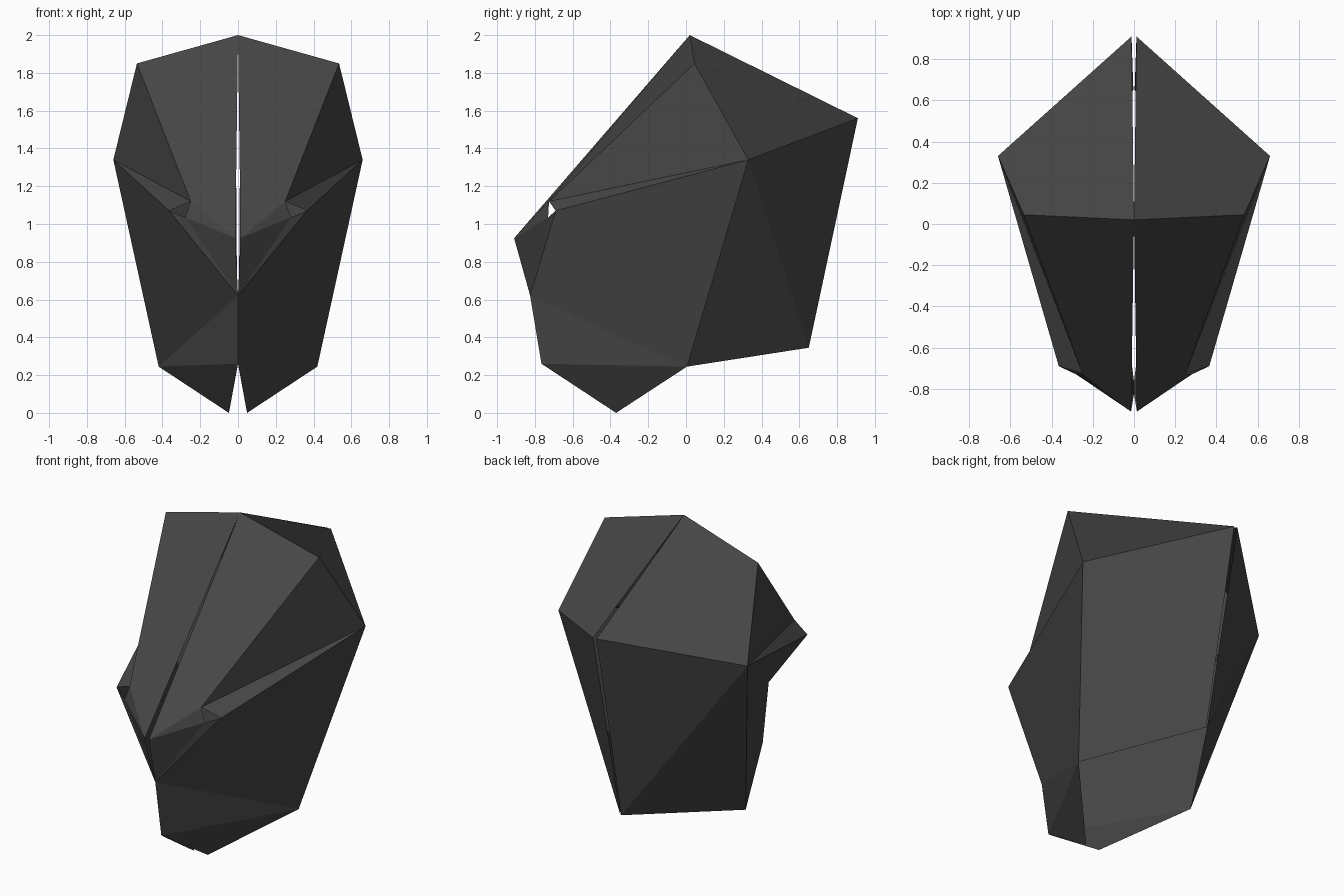
import bpy

if "Cube" in bpy.data.objects:
    bpy.data.objects.remove(bpy.data.objects["Cube"])

# Dark grey shell colour
grey = bpy.data.materials.new("dark_grey")
grey.diffuse_color = (0.062, 0.062, 0.062, 1)
grey.use_nodes = True
grey.node_tree.nodes["Principled BSDF"].inputs["Base Color"].default_value = grey.diffuse_color

# Corner points of the right half of the faceted mask
points = {
    "crown": (0, 0.02, 2.0),
    "brow": (0.535, 0.045, 1.85),
    "temple": (0.66, 0.33, 1.34),
    "back_top": (0.012, 0.91, 1.56),
    "back_low": (0.003, 0.65, 0.345),
    "jaw": (0.42, 0.005, 0.245),
    "chin_tip": (0.048, -0.37, 0),
    "chin_front": (0, -0.765, 0.26),
    "mouth": (0, -0.825, 0.62),
    "nose": (0.014, -0.91, 0.925),
    "eye_top": (0.25, -0.725, 1.12),
    "eye_outer": (0.365, -0.69, 1.07),
    "eye_low": (0.28, -0.73, 1.035),
}

# Facets, wound outwards; the eye and the underside stay open
facets = [
    "brow temple back_top crown",
    "crown nose eye_top brow",
    "brow eye_top temple",
    "temple eye_top eye_outer",
    "temple eye_outer mouth jaw",
    "nose eye_low eye_top",
    "nose mouth eye_low",
    "mouth eye_outer eye_low",
    "chin_front jaw mouth",
    "chin_front chin_tip jaw",
    "temple jaw back_low",
    "temple back_low back_top",
]

names = list(points)
mesh = bpy.data.meshes.new("mask_shell")
mesh.from_pydata(list(points.values()), [],
                 [[names.index(n) for n in f.split()] for f in facets])
mesh.materials.append(grey)
shell = bpy.data.objects.new("mask_shell", mesh)
bpy.context.collection.objects.link(shell)

# Left half, kept separate so the narrow centre slit stays open
mirror = shell.modifiers.new("left_half", 'MIRROR')
mirror.use_axis = (True, False, False)
mirror.use_mirror_merge = False
